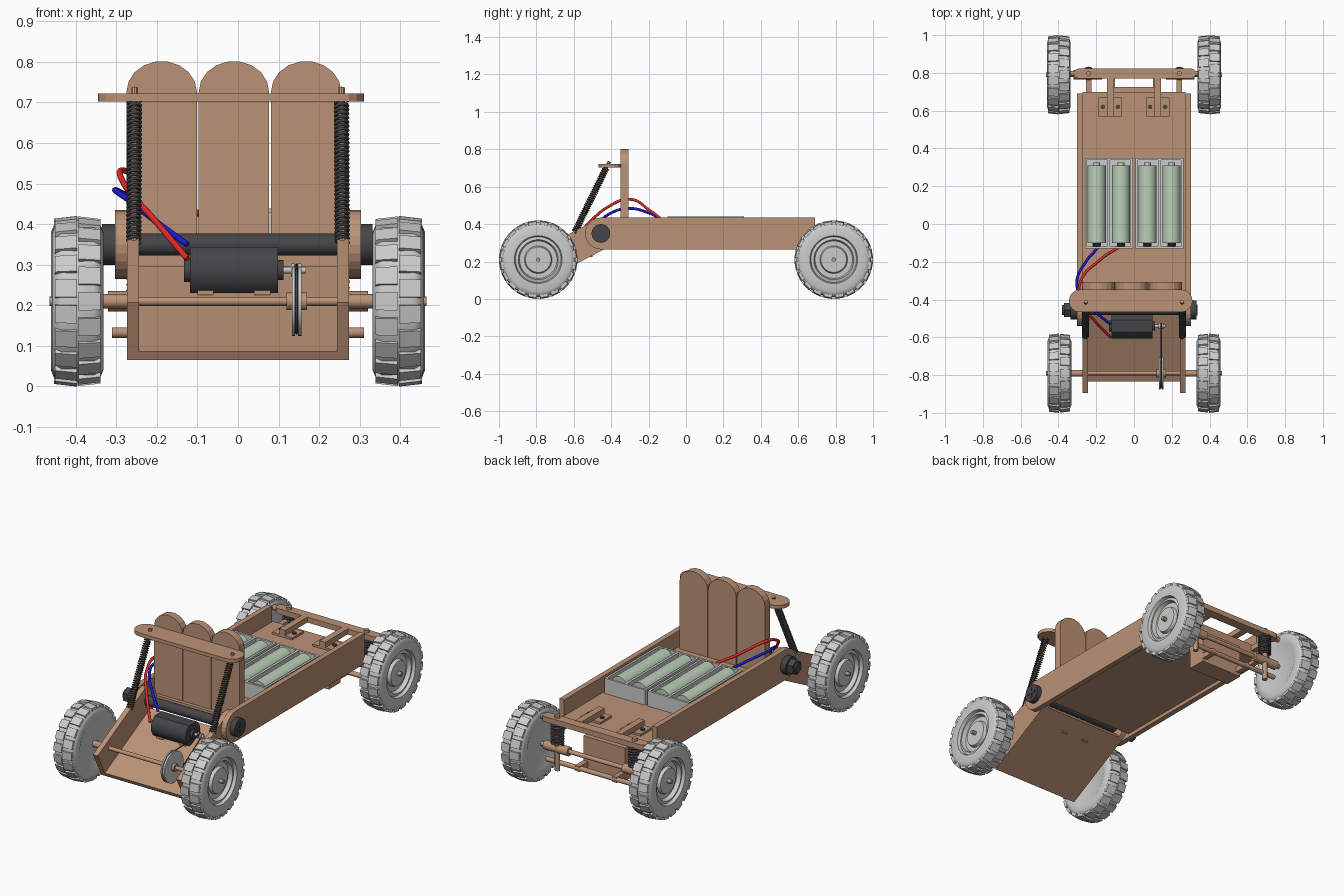
import bpy, bmesh
from math import sin, cos, pi, radians
from mathutils import Vector, Matrix

if "Cube" in bpy.data.objects:
    bpy.data.objects.remove(bpy.data.objects["Cube"])


def material(name, r, g, b):
    m = bpy.data.materials.new(name)
    m.diffuse_color = (r, g, b, 1)
    m.use_nodes = True
    m.node_tree.nodes["Principled BSDF"].inputs["Base Color"].default_value = m.diffuse_color
    return m


WOOD = material("wood", .50, .29, .18)
DARK = material("dark_metal", .06, .06, .065)
CELL = material("cell_green", .50, .62, .48)
RED = material("red_wire", .75, .02, .02)
BLUE = material("blue_wire", .01, .01, .60)


def finish(name, bm, mat=None, smooth=False):
    bmesh.ops.recalc_face_normals(bm, faces=bm.faces)
    me = bpy.data.meshes.new(name)
    bm.to_mesh(me)
    bm.free()
    o = bpy.data.objects.new(name, me)
    bpy.context.collection.objects.link(o)
    if mat:
        me.materials.append(mat)
    if smooth:
        bpy.ops.object.select_all(action='DESELECT')
        o.select_set(True)
        bpy.context.view_layer.objects.active = o
        bpy.ops.object.shade_smooth_by_angle(angle=radians(35))
    return o


def prism(name, pts, axis, lo, hi, mat=None, smooth=False):
    """Extrude a 2D outline along axis x (pts=y,z), y (pts=x,z) or z (pts=x,y)."""
    bm = bmesh.new()
    k = 'xyz'.index(axis)
    rings = []
    for d in (lo, hi):
        ring = []
        for p in pts:
            c = list(p)
            c.insert(k, d)
            ring.append(bm.verts.new(c))
        rings.append(ring)
        bm.faces.new(ring)
    n = len(pts)
    for i in range(n):
        j = (i + 1) % n
        bm.faces.new((rings[0][i], rings[0][j], rings[1][j], rings[1][i]))
    return finish(name, bm, mat, smooth)


def box(name, x0, x1, y0, y1, z0, z1, mat=None):
    return prism(name, [(x0, y0), (x1, y0), (x1, y1), (x0, y1)], 'z', z0, z1, mat)


def cyl(name, p, q, r, mat=None, n=20):
    p, q = Vector(p), Vector(q)
    d = q - p
    bm = bmesh.new()
    m = Matrix.Translation((p + q) / 2) @ d.to_track_quat('Z', 'Y').to_matrix().to_4x4()
    bmesh.ops.create_cone(bm, cap_ends=True, segments=n, radius1=r, radius2=r, depth=d.length, matrix=m)
    return finish(name, bm, mat, n > 8)


def arc(cx, cy, r, a0, a1, n):
    return [(cx + r * cos(radians(a0 + (a1 - a0) * i / n)),
             cy + r * sin(radians(a0 + (a1 - a0) * i / n))) for i in range(n + 1)]


def tube(name, pts, r, mat, kind='POLY', cyclic=False, res=1):
    cu = bpy.data.curves.new(name, 'CURVE')
    cu.dimensions = '3D'
    cu.bevel_depth, cu.bevel_resolution, cu.use_fill_caps = r, res, True
    s = cu.splines.new(kind)
    s.use_cyclic_u = cyclic
    if kind == 'BEZIER':
        s.bezier_points.add(len(pts) - 1)
        for b, p in zip(s.bezier_points, pts):
            b.co = p
            b.handle_left_type = b.handle_right_type = 'AUTO'
    else:
        s.points.add(len(pts) - 1)
        for b, p in zip(s.points, pts):
            b.co = (*p, 1)
    cu.materials.append(mat)
    o = bpy.data.objects.new(name, cu)
    bpy.context.collection.objects.link(o)
    bpy.ops.object.select_all(action='DESELECT')
    o.select_set(True)
    bpy.context.view_layer.objects.active = o
    bpy.ops.object.convert(target='MESH')


def spring(name, p, q, r, turns, wire=.004):
    p, q = Vector(p), Vector(q)
    rot = (q - p).to_track_quat('Z', 'Y')
    n = turns * 12
    tube(name, [p.lerp(q, i / n) + rot @ Vector((r * cos(i * pi / 6), r * sin(i * pi / 6), 0))
                for i in range(n + 1)], wire, DARK)


# Wheels: lathed tyre and rim, with staggered tread blocks
bm = bmesh.new()
prof = [(-.055, 0), (-.055, .125), (-.062, .14), (-.063, .17), (-.055, .19), (-.04, .20), (.04, .20),
        (.055, .19), (.063, .17), (.062, .128), (.045, .122), (.05, .107), (.028, .10), (.028, .074),
        (.045, .068), (.045, 0)]
vs = [bm.verts.new((a, 0, r)) for a, r in prof]
es = [bm.edges.new(e) for e in zip(vs, vs[1:])]
bmesh.ops.spin(bm, geom=vs + es, cent=(0, 0, 0), axis=(1, 0, 0), angle=2 * pi, steps=48)
bmesh.ops.remove_doubles(bm, verts=bm.verts, dist=1e-4)
for row in (-1, 1):
    for i in range(20):
        a = radians(18 * i + (9 if row > 0 else 0))
        m = Matrix.Rotation(a, 4, 'X') @ Matrix.Translation((row * .029, 0, .196)) @ Matrix.Diagonal((.054, .045, .026, 1))
        new = bmesh.ops.create_cube(bm, size=1, matrix=m)['verts']
        for v in new:  # taper towards the shoulder
            if abs(v.co.x) > .05:
                v.co.y *= .97
                v.co.z *= .97
first = finish("wheel_rear_right", bm, None, True)
first.location = (.395, -.79, .21)
for nm, x, y in (("rear_left", -.395, -.79), ("front_right", .398, .79), ("front_left", -.398, .79)):
    o = bpy.data.objects.new("wheel_" + nm, first.data)
    o.location = (x, y, .21)
    o.rotation_euler = (0, 0, pi if x < 0 else 0)
    bpy.context.collection.objects.link(o)

# Chassis: side plates with round rear ends, floor, front block
PY, PZ = -.455, .35
side = [(.69, .265), (.69, .435)] + arc(PY, PZ, .085, 90, 270, 12)
for s, nm in ((-1, "left"), (1, "right")):
    prism("side_plate_" + nm, side, 'x', s * .273, s * .303, WOOD)
box("floor", -.273, .273, -.37, .70, .285, .345, WOOD)
box("front_block", -.13, .13, .62, .725, .10, .285, WOOD)

# Swing arm: tilted rails around the pivot, with a bottom plate
U, N = Vector((.887, .462)), Vector((-.462, .887))


def tilt(t, n):
    return tuple(Vector((PY, PZ - .004)) + U * t + N * n)


rail = [tilt(-.455, .08), tilt(-.455, -.08)] + [tilt(*p) for p in arc(0, 0, .08, -90, 90, 10)]
for s, nm in ((-1, "left"), (1, "right")):
    prism("swing_rail_" + nm, rail, 'x', s * .244, s * .273, WOOD)
prism("swing_plate", [tilt(-.455, -.08), tilt(0, -.08), tilt(0, -.056), tilt(-.455, -.056)], 'x', -.244, .244, WOOD)

# Pivot bolt with slotted head and hex nut
cyl("pivot_rod", (-.38, PY, PZ), (.31, PY, PZ), .027, DARK)
cyl("pivot_head", (.303, PY, PZ), (.332, PY, PZ), .05, DARK, 24)
box("head_cross_a", .33, .335, PY - .03, PY + .03, PZ - .006, PZ + .006, DARK)
box("head_cross_b", .33, .335, PY - .006, PY + .006, PZ - .03, PZ + .03, DARK)
cyl("pivot_washer", (-.335, PY, PZ), (-.303, PY, PZ), .05, DARK, 24)
cyl("pivot_nut", (-.37, PY, PZ), (-.335, PY, PZ), .042, DARK, 6)

# Rear axle
cyl("rear_axle", (-.465, -.79, .21), (.465, -.79, .21), .011, WOOD, 12)
for s in (-1, 1):
    cyl("rear_spacer", (s * .273, -.79, .21), (s * .345, -.79, .21), .018, WOOD, 12)

# Seat: three round-topped planks and the spring bar
for i, x in enumerate((-.188, -.01, .168)):
    top = [(x + .087 * cos(radians(a)), .725 + .077 * sin(radians(a))) for a in range(0, 181, 20)]
    prism("seat_plank_%d" % (i + 1), [(x - .087, .34), (x + .087, .34)] + top, 'y', -.35, -.307, WOOD)
bar = arc(.25, -.407, .06, -90, 90, 8) + arc(-.285, -.407, .06, 90, 270, 8)
prism("seat_bar", bar, 'z', .702, .722, WOOD)
for s in (-1, 1):
    a, b = Vector((s * .255, -.41, .735)), Vector((s * .257, -.605, .335))
    cyl("shock_rod", a, b, .009, WOOD, 10)
    spring("shock_spring", a.lerp(b, .08), b.lerp(a, .05), .0155, 34)

# Battery holders with two cells each
for bx, bn in ((-.133, "left"), (.135, "right")):
    x0, x1 = bx - .127, bx + .127
    box("holder_base_" + bn, x0, x1, -.13, .35, .345, .36)
    for a, b in ((x0, x0 + .012), (bx - .007, bx + .007), (x1 - .012, x1)):
        box("holder_wall_" + bn, a, b, -.13, .35, .345, .43)
    for a, b in ((-.13, -.118), (.338, .35)):
        box("holder_end_" + bn, x0, x1, a, b, .345, .43)
    for cx in (bx - .064, bx + .064):
        cyl("battery_cell", (cx, -.10, .392), (cx, .31, .392), .048, CELL, 24)
        cyl("cell_tip", (cx, .31, .392), (cx, .325, .392), .018, CELL, 12)
        spring("cell_contact", (cx, -.118, .392), (cx, -.10, .392), .02, 3, .003)

# Motor with drive pulley and belt
MY, MZ = -.54, .287
shell = arc(MY, MZ, .065, -60, 60, 6) + arc(MY, MZ, .065, 120, 240, 6)
prism("motor_body", shell, 'x', -.118, .098, DARK, True)
cyl("motor_cap_rear", (-.133, MY, MZ), (-.118, MY, MZ), .03, DARK)
cyl("motor_cap_front", (.098, MY, MZ), (.112, MY, MZ), .025, DARK)
cyl("motor_shaft", (.11, MY, MZ), (.168, MY, MZ), .008)
for x in (.135, .152):
    cyl("drive_pulley", (x - .004, MY, MZ), (x + .004, MY, MZ), .016)
for x in (.137, .152):
    cyl("wheel_pulley_flange", (x - .004, -.79, .21), (x + .004, -.79, .21), .086, None, 32)
cyl("wheel_pulley_core", (.137, -.79, .21), (.152, -.79, .21), .076, None, 32)
cyl("pulley_hub", (.12, -.79, .21), (.17, -.79, .21), .022, WOOD, 16)
belt = arc(-.79, .21, .079, 93, 305, 16) + arc(MY, MZ, .013, -57, 93, 6)
tube("drive_belt", [(.1445, y, z) for y, z in belt], .0035, DARK, cyclic=True)
for x in (-.08, .06):
    box("motor_mount", x - .02, x + .02, -.58, -.50, .225, .25, WOOD)

# Wires from motor to batteries
tube("red_wire", [(-.085, -.125, .42), (-.18, -.19, .47), (-.285, -.31, .533), (-.275, -.42, .49),
                  (-.21, -.51, .415), (-.125, -.60, .315)], .0075, RED, 'BEZIER', res=3)
tube("blue_wire", [(-.19, -.125, .42), (-.255, -.20, .46), (-.303, -.31, .484), (-.27, -.40, .46),
                   (-.20, -.47, .405), (-.125, -.53, .35)], .0075, BLUE, 'BEZIER', res=3)

# Front suspension: top beam, axle tube, lower bar, pins and springs
beam = arc(.30, .797, .027, -90, 90, 6) + arc(-.29, .797, .027, 90, 270, 6)
prism("front_beam", beam, 'z', .355, .385, WOOD)
cyl("front_axle", (-.465, .79, .21), (.465, .79, .21), .012, WOOD, 12)
for s in (-1, 1):
    cyl("axle_sleeve", (s * .17, .79, .21), (s * .32, .79, .21), .025, WOOD, 16)
    cyl("beam_stub", (s * .30, .797, .37), (s * .34, .797, .37), .014, WOOD, 12)
    cyl("kingpin", (s * .24, .797, .09), (s * .24, .797, .40), .014, WOOD, 12)
    spring("front_spring", (s * .24, .797, .236), (s * .24, .797, .354), .03, 8, .006)
    box("side_link", s * .24 - .014, s * .24 + .014, .69, .79, .305, .335, WOOD)
    # floor brackets with screws and forward arms
    box("bracket_plate", s * .125 - .062, s * .125 + .062, .57, .67, .345, .357, WOOD)
    box("bracket_arm", s * .125 - .018, s * .125 + .018, .57, .775, .357, .387, WOOD)
    for d in (-.04, .04):
        cyl("bracket_screw", (s * .125 + d, .62, .355), (s * .125 + d, .62, .364), .012, DARK, 12)
cyl("lower_bar", (-.31, .79, .133), (.31, .79, .133), .013, WOOD, 12)
for s in (-1, 1):
    box("lower_link", s * .115 - .014, s * .115 + .014, .72, .80, .118, .148, WOOD)
